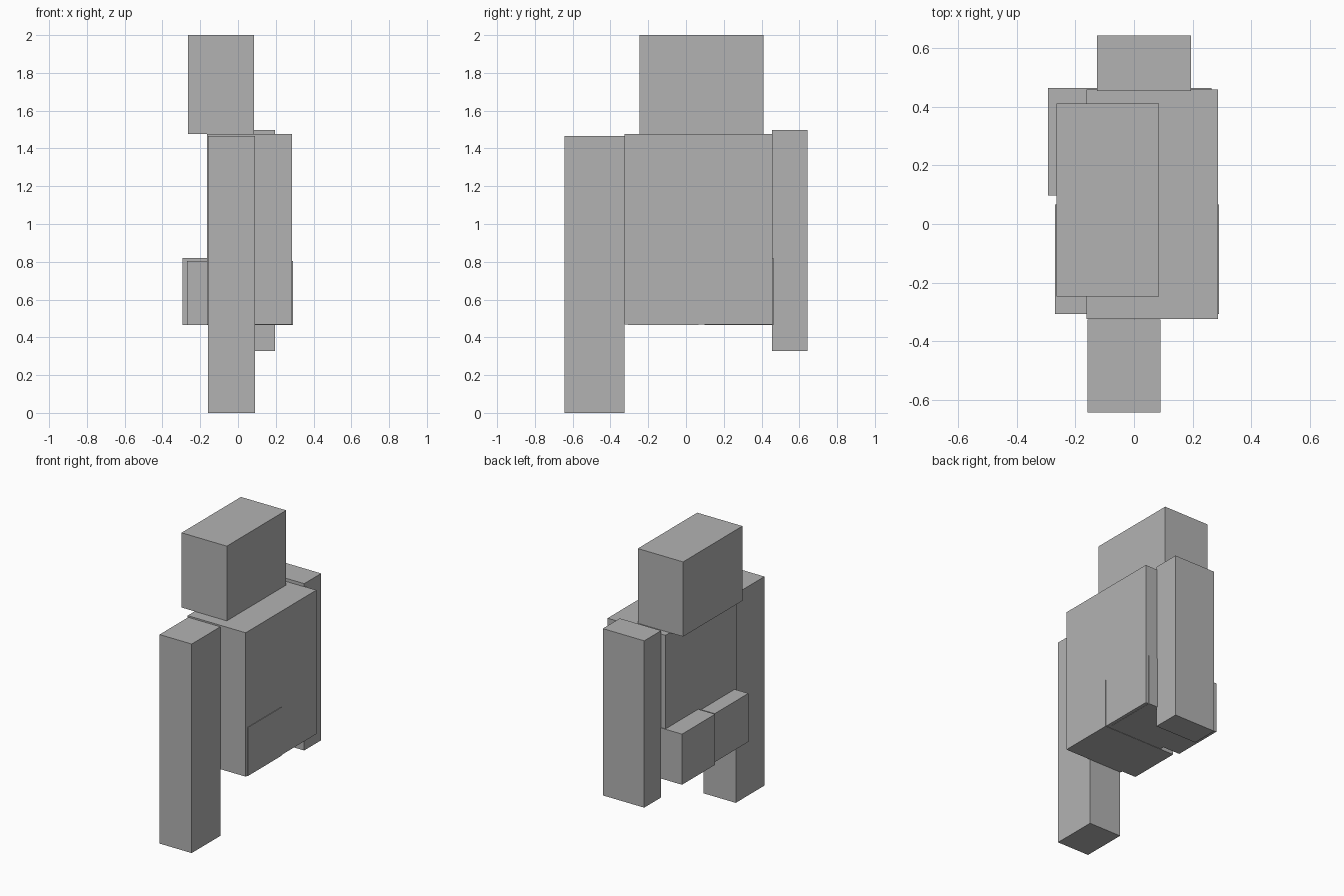
import bpy
from mathutils import Vector

default_cube = bpy.data.objects.get("Cube")
if default_cube:
    bpy.data.objects.remove(default_cube, do_unlink=True)

# Single plain grey
grey = bpy.data.materials.new("plain_grey")
grey.use_nodes = True
colour = (0.45, 0.45, 0.45, 1)
grey.diffuse_color = colour
grey.node_tree.nodes["Principled BSDF"].inputs["Base Color"].default_value = colour


def box(name, low, high):
    """Add a box spanning two opposite corners."""
    low, high = Vector(low), Vector(high)
    bpy.ops.mesh.primitive_cube_add(size=1, location=(low + high) / 2)
    part = bpy.context.object
    part.name = name
    part.scale = high - low
    bpy.ops.object.transform_apply(location=False, rotation=False, scale=True)
    part.data.materials.append(grey)


# Head and torso
box("head", (-0.265, -0.247, 1.476), (0.086, 0.411, 2.0))
box("torso", (-0.163, -0.325, 0.467), (0.287, 0.459, 1.476))

# Long front arm and shorter rear arm
box("front_arm", (-0.158, -0.643, 0), (0.091, -0.326, 1.466))
box("rear_arm", (-0.126, 0.455, 0.328), (0.195, 0.643, 1.498))

# Stubby legs sticking out sideways from the torso
box("front_leg", (-0.269, -0.307, 0.465), (0.291, 0.066, 0.805))
box("rear_leg", (-0.294, 0.097, 0.465), (0.265, 0.464, 0.82))
